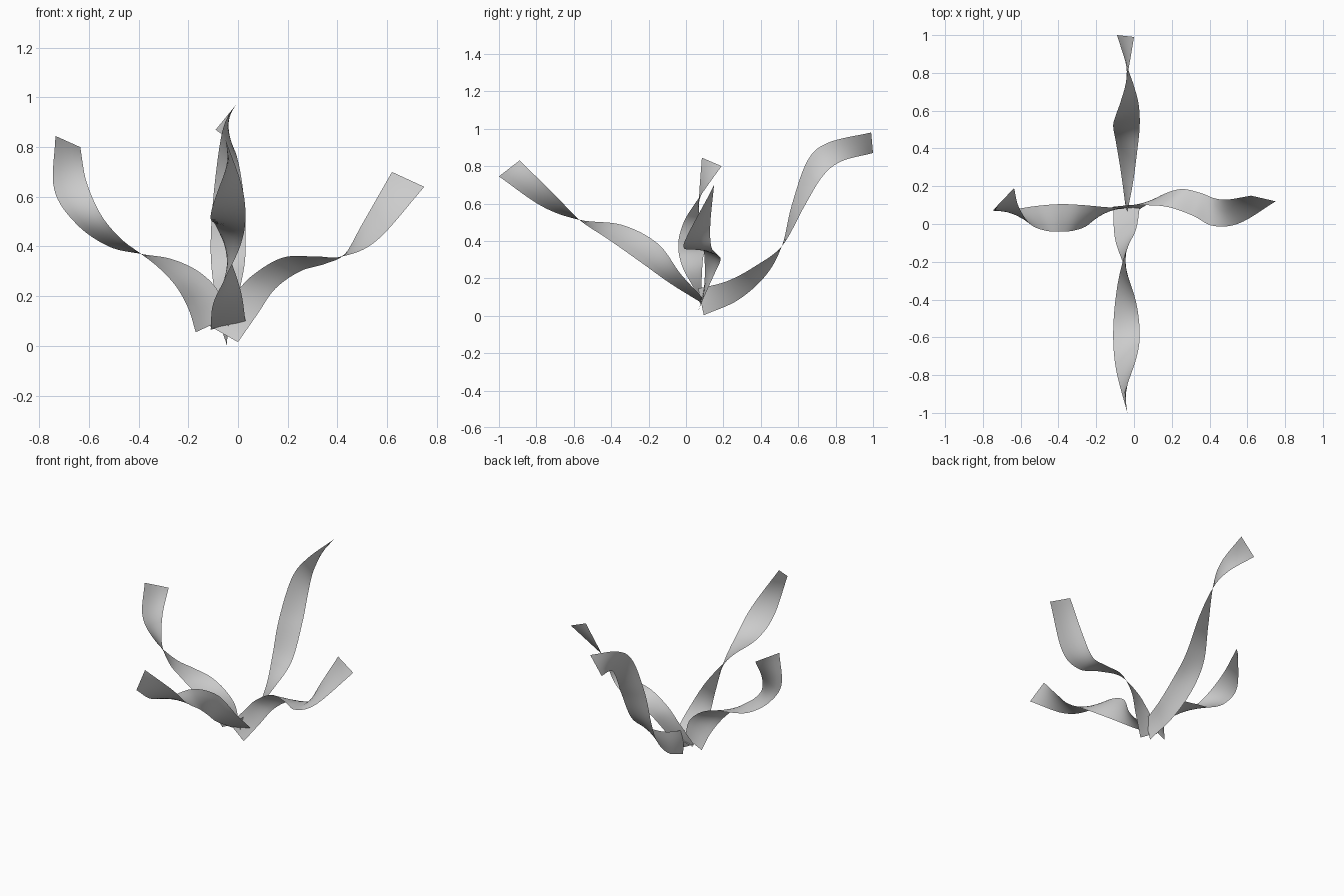
import bpy
from mathutils import Vector

STEPS = 8    # spans between two path points
ACROSS = 4   # strips across the width


def smooth_path(pts):
    """Catmull-Rom curve through the points."""
    p = [Vector(q) for q in pts]
    p = [2 * p[0] - p[1]] + p + [2 * p[-1] - p[-2]]
    out = []
    for a, b, c, d in zip(p, p[1:], p[2:], p[3:]):
        for i in range(STEPS):
            t = i / STEPS
            out.append(0.5 * (2 * b + (c - a) * t + (2 * a - 5 * b + 4 * c - d) * t**2
                              + (3 * b - a - 3 * c + d) * t**3))
    return out + [p[-2]]


def ribbon(name, rail_a, rail_b):
    """Loft a thin twisted band between two edge rails."""
    verts, faces = [], []
    n = ACROSS + 1
    for a, b in zip(smooth_path(rail_a), smooth_path(rail_b)):
        verts += [a.lerp(b, j / ACROSS) for j in range(n)]
    for i in range(len(verts) // n - 1):
        for j in range(ACROSS):
            k = i * n + j
            faces.append((k, k + 1, k + n + 1, k + n))
    mesh = bpy.data.meshes.new(name)
    mesh.from_pydata(verts, [], faces)
    mesh.polygons.foreach_set("use_smooth", [True] * len(faces))
    obj = bpy.data.objects.new(name, mesh)
    bpy.context.collection.objects.link(obj)


# Right blade
ribbon("right_blade",
       [(0, .06, .015), (.08, .11, .13), (.15, .155, .23), (.25, .185, .30),
        (.35, .165, .33), (.43, .135, .37), (.50, .13, .49), (.62, .15, .70)],
       [(-.12, .09, .083), (-.02, .10, .20), (.06, .10, .285), (.18, .09, .355),
        (.31, .045, .36), (.42, -.01, .36), (.56, .005, .425), (.75, .12, .64)])

# Left blade
ribbon("left_blade",
       [(-.17, .08, .055), (-.20, .04, .15), (-.25, -.01, .24), (-.32, -.035, .315),
        (-.39, -.04, .37), (-.47, -.035, .43), (-.55, 0, .525), (-.61, .09, .66),
        (-.635, .19, .80)],
       [(-.05, .08, .11), (-.08, .085, .22), (-.16, .09, .30), (-.27, .10, .35),
        (-.39, .105, .37), (-.52, .095, .40), (-.65, .075, .49), (-.74, .07, .63),
        (-.735, .085, .845)])

# Front blade
ribbon("front_blade",
       [(.03, .085, .10), (.01, -.03, .225), (-.045, -.15, .385), (-.09, -.34, .485),
        (-.11, -.57, .513), (-.095, -.77, .585), (-.035, -1, .745)],
       [(-.11, .09, .065), (-.10, -.08, .17), (-.045, -.24, .285), (.01, -.41, .405),
        (.03, -.57, .513), (.015, -.70, .645), (-.05, -.89, .83)])

# Back blade
ribbon("back_blade",
       [(-.045, .095, .003), (-.07, .28, .085), (-.095, .43, .22), (-.11, .515, .38),
        (-.10, .565, .59), (-.07, .65, .83), (-.04, .76, .925), (0, .99, .98)],
       [(-.035, .065, .145), (-.005, .22, .185), (.015, .37, .265), (.03, .515, .375),
        (.025, .63, .58), (0, .73, .745), (-.035, .83, .825), (-.09, 1, .87)])
